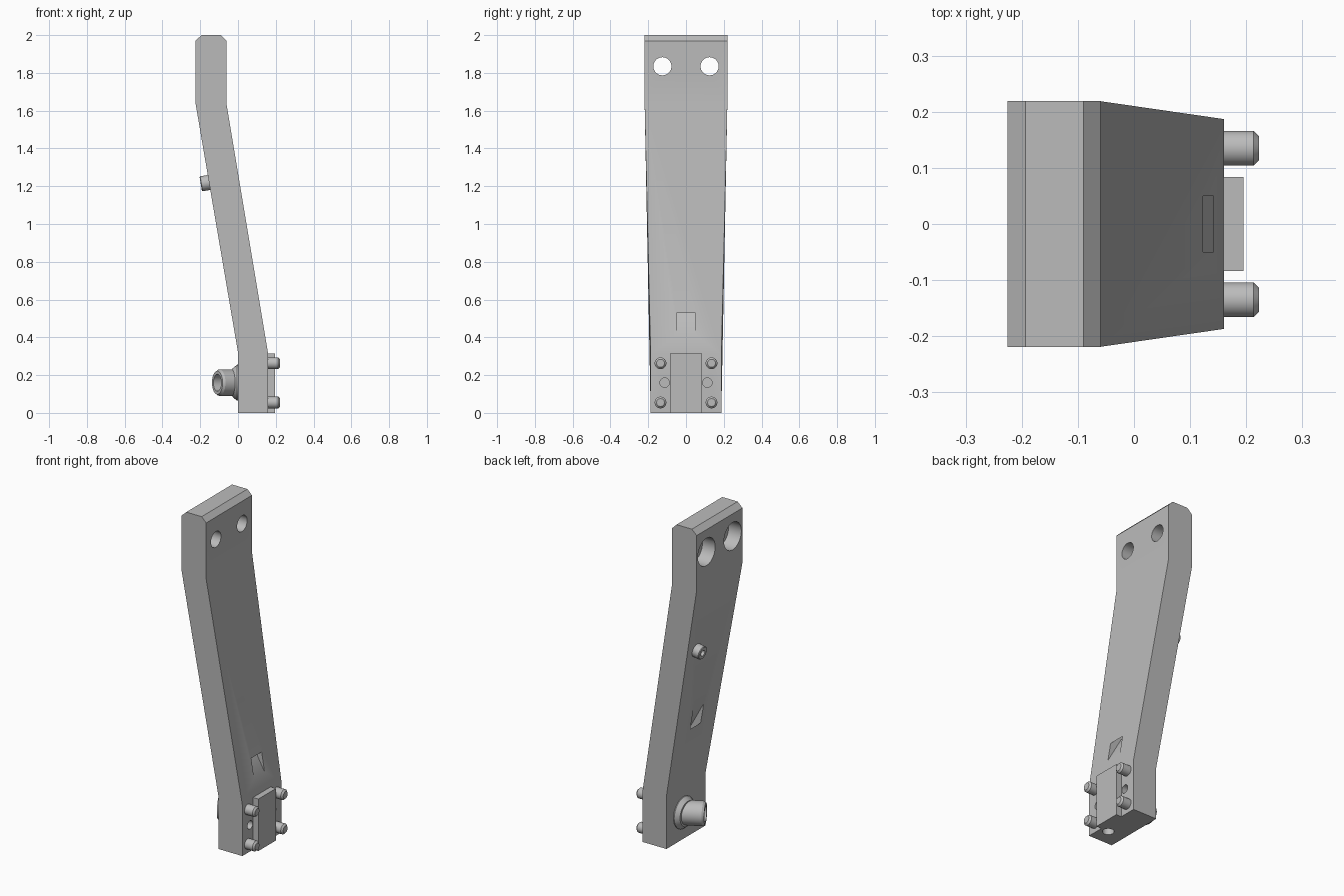
import bpy, bmesh, math
from mathutils import Vector

if "Cube" in bpy.data.objects:
    bpy.data.objects.remove(bpy.data.objects["Cube"])

grey = bpy.data.materials.new("plain grey")
grey.diffuse_color = (0.5, 0.5, 0.5, 1)
grey.use_nodes = True
grey.node_tree.nodes["Principled BSDF"].inputs["Base Color"].default_value = grey.diffuse_color


def make(name, bm):
    bmesh.ops.recalc_face_normals(bm, faces=bm.faces)
    me = bpy.data.meshes.new(name)
    bm.to_mesh(me)
    bm.free()
    me.materials.append(grey)
    ob = bpy.data.objects.new(name, me)
    bpy.context.collection.objects.link(ob)
    return ob


def prism(name, profile, half):
    """Extrude an (x, z) profile along y; half(z) gives the half width."""
    bm = bmesh.new()
    a = [bm.verts.new((x, -half(z), z)) for x, z in profile]
    b = [bm.verts.new((x, half(z), z)) for x, z in profile]
    bm.faces.new(a)
    bm.faces.new(b[::-1])
    n = len(a)
    for i in range(n):
        j = (i + 1) % n
        bm.faces.new((a[i], b[i], b[j], a[j]))
    return make(name, bm)


def lathe(name, profile, origin, axis, seg=32):
    """Turn a (radius, height) profile around an axis; ends lie on the axis."""
    bm = bmesh.new()
    rot = Vector(axis).to_track_quat('Z', 'Y')
    rings = []
    for r, h in profile:
        count = seg if r > 0 else 1
        ring = []
        for i in range(count):
            t = 2 * math.pi * i / seg
            p = Vector((r * math.cos(t), r * math.sin(t), h))
            ring.append(bm.verts.new(Vector(origin) + rot @ p))
        rings.append(ring)
    for a, b in zip(rings, rings[1:]):
        for i in range(seg):
            j = (i + 1) % seg
            q = [a[i % len(a)], a[j % len(a)], b[j % len(b)], b[i % len(b)]]
            bm.faces.new(list(dict.fromkeys(q)))
    return make(name, bm)


def rod(name, r, length, origin, axis):
    return lathe(name, [(0, 0), (r, 0), (r, length), (0, length)], origin, axis)


def smooth(ob):
    bpy.ops.object.select_all(action='DESELECT')
    ob.select_set(True)
    bpy.context.view_layer.objects.active = ob
    bpy.ops.object.shade_smooth_by_angle(angle=math.radians(25))


# Cranked arm, tapering in width towards the foot
def arm_half(z):
    t = min(max((z - 0.315) / 1.32, 0), 1)
    return 0.187 + 0.032 * t


arm = prism("arm", [(0, 0), (0.16, 0), (0.16, 0.31), (-0.06, 1.63), (-0.06, 1.97),
                    (-0.09, 2.0), (-0.193, 2.0), (-0.225, 1.97), (-0.225, 1.64),
                    (0, 0.32)], arm_half)

# Holes and the strap slot
cutters = []
for s in (-1, 1):
    cutters.append(lathe("bolt_hole", [(0, -0.1), (0.083, -0.1), (0.083, 0.085),
                                       (0.048, 0.085), (0.048, 0.3), (0, 0.3)],
                         (-0.225, s * 0.125, 1.835), (1, 0, 0)))
    cutters.append(rod("small_hole", 0.025, 0.1, (0.21, s * 0.113, 0.16), (-1, 0, 0)))
cutters.append(rod("foot_hole", 0.032, 0.12, (0.11, -0.086, -0.05), (0, 0, 1)))
cutters.append(prism("strap_slot", [(0.20, 0.34), (0.143, 0.415), (0.05, 0.58),
                                    (-0.063, 0.69), (-0.15, 0.74), (-0.15, 0.90),
                                    (-0.085, 0.815), (0.0, 0.66), (0.123, 0.53),
                                    (0.20, 0.49)], lambda z: 0.05))
for c in cutters:
    c.hide_render = True
    mod = arm.modifiers.new("cut", 'BOOLEAN')
    mod.operation, mod.solver, mod.object = 'DIFFERENCE', 'EXACT', c
    bpy.context.view_layer.objects.active = arm
    bpy.ops.object.modifier_apply(modifier=mod.name)
    bpy.data.objects.remove(c)
smooth(arm)

# Raised pad on the foot
prism("foot_pad", [(0.155, 0), (0.195, 0), (0.195, 0.315), (0.155, 0.315)], lambda z: 0.084)

# Four chamfered locating pegs
for y in (-0.135, 0.135):
    for z in (0.055, 0.263):
        smooth(lathe("locating_peg", [(0, -0.01), (0.031, -0.01), (0.031, 0.053),
                                      (0.021, 0.063), (0, 0.063)], (0.16, y, z), (1, 0, 0)))

# Angled hollow spout with its conical collar
smooth(lathe("spout_collar", [(0, -0.01), (0.095, -0.01), (0.095, 0.005), (0.075, 0.03),
                              (0, 0.03)], (0, 0.025, 0.16), (-1, 0, 0)))
tilt = math.radians(27)
smooth(lathe("spout", [(0, -0.03), (0.07, -0.03), (0.07, 0.11), (0.062, 0.123),
                       (0.045, 0.123), (0.045, 0.065), (0, 0.065)],
             (0, 0.025, 0.16), (-math.cos(tilt), -math.sin(tilt), 0)))

# Small hollow knob square to the sloping face
smooth(lathe("knob", [(0, -0.01), (0.04, -0.01), (0.04, 0.042), (0.036, 0.046),
                      (0.018, 0.046), (0.018, 0.02), (0, 0.02)],
             (-0.152, 0.12, 1.22), (-0.986, 0, -0.168)))
